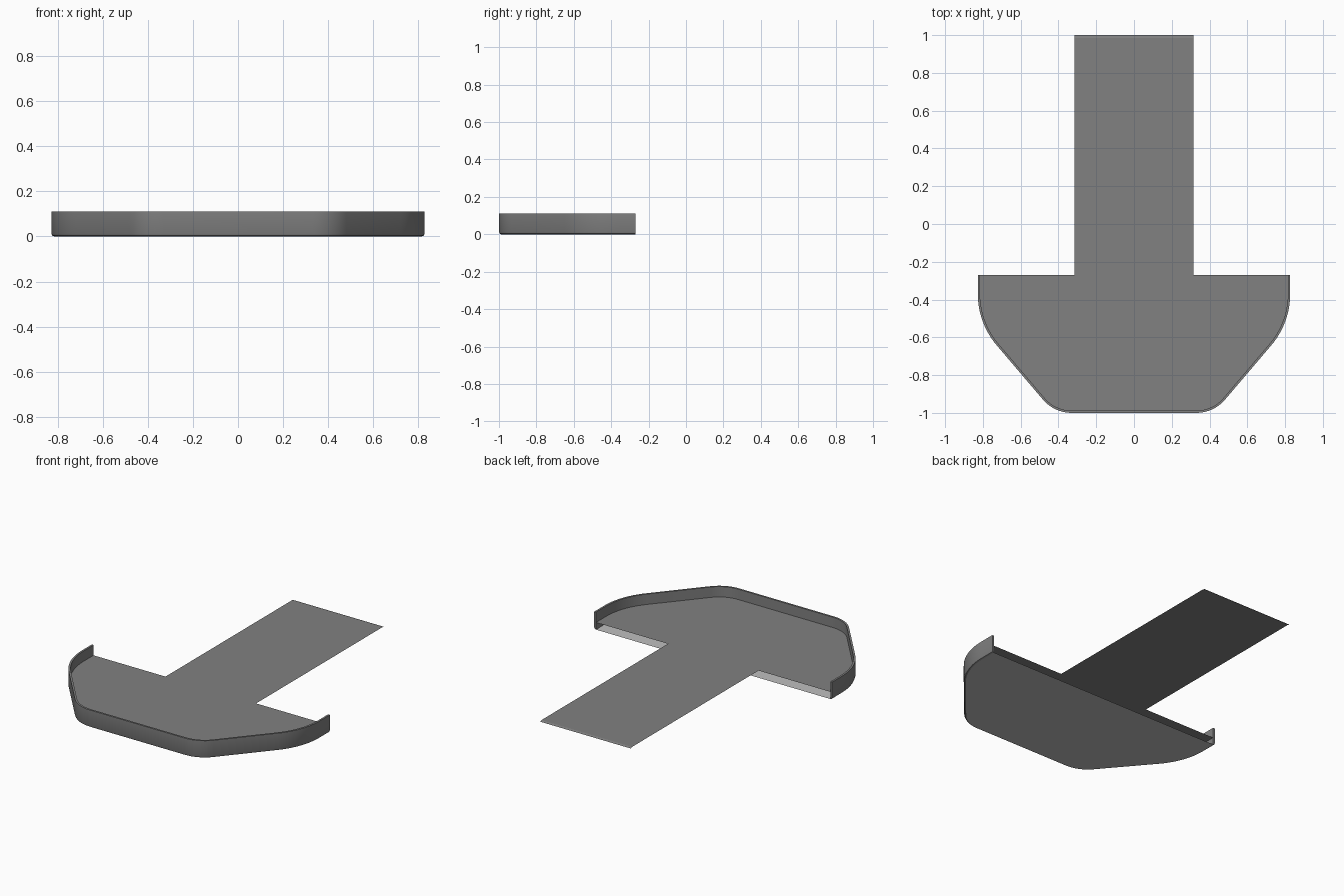
import bpy, bmesh
from math import cos, sin, radians

cube = bpy.data.objects.get("Cube")
if cube:
    bpy.data.objects.remove(cube)

BACK = -0.27      # open rear edge of the tray
TOP = 0.11        # rim height
FLOOR = 0.045     # raised floor height
WALL = 0.012      # wall thickness
HANDLE = 0.315    # half width of the handle


def material(name, value):
    mat = bpy.data.materials.new(name)
    mat.use_nodes = True
    colour = (value, value, value, 1)
    mat.diffuse_color = colour
    mat.node_tree.nodes["Principled BSDF"].inputs["Base Color"].default_value = colour
    return mat


def outline(inset):
    """Tray outline from the left rear corner round the front to the right."""
    half = [(0.827 - inset, BACK)]
    for cx, cy, r, start, end, steps in ((0.407, -0.37, 0.42, 0, 41.5, 10),
                                         (0.33, -0.8, 0.2, 41.5, 90, 8)):
        for i in range(steps + 1):
            a = radians(start + (end - start) * i / steps)
            half.append((cx + (r - inset) * cos(a), cy - (r - inset) * sin(a)))
    return half + [(-x, y) for x, y in reversed(half)]


def finish(name, bm, mat, smooth=False):
    mesh = bpy.data.meshes.new(name)
    bm.to_mesh(mesh)
    bm.free()
    mesh.materials.append(mat)
    obj = bpy.data.objects.new(name, mesh)
    bpy.context.collection.objects.link(obj)
    if smooth:
        bpy.ops.object.select_all(action='DESELECT')
        obj.select_set(True)
        bpy.context.view_layer.objects.active = obj
        bpy.ops.object.shade_smooth_by_angle(angle=radians(30))
    return obj


grey = material("mid grey", 0.22)
light = material("light grey", 0.52)

# Rim wall: closed section swept along the outline, rounded at the bottom
section = [(WALL, 0), (WALL, TOP), (0, TOP), (0, WALL),
           (WALL * 0.3, WALL * 0.3)]
bm = bmesh.new()
rings = [[bm.verts.new((x, y, z)) for x, y in outline(d)] for d, z in section]
for k, ring in enumerate(rings):
    after = rings[(k + 1) % len(rings)]
    for i in range(len(ring) - 1):
        bm.faces.new((ring[i], ring[i + 1], after[i + 1], after[i]))
for end in (0, -1):
    bm.faces.new([ring[end] for ring in rings])
bmesh.ops.recalc_face_normals(bm, faces=bm.faces)
finish("rim_wall", bm, grey, smooth=True)

# Bottom sheet
bm = bmesh.new()
bottom = bm.faces.new([bm.verts.new((x, y, 0)) for x, y in outline(WALL)])
bottom.normal_update()
if bottom.normal.z > 0:
    bottom.normal_flip()
finish("bottom_sheet", bm, light)

# Raised floor with the long handle, and a slightly bent end strip
bm = bmesh.new()
points = outline(WALL) + [(-HANDLE, BACK), (-HANDLE, 0.985),
                          (HANDLE, 0.985), (HANDLE, BACK)]
verts = [bm.verts.new((x, y, FLOOR)) for x, y in points]
bm.faces.new(verts)
tip = [bm.verts.new((x, 1, FLOOR - 0.004)) for x in (HANDLE, -HANDLE)]
bm.faces.new((verts[-3], verts[-2], tip[0], tip[1]))
bm.normal_update()
for face in bm.faces:
    if face.normal.z < 0:
        face.normal_flip()
finish("floor_and_handle", bm, grey)
